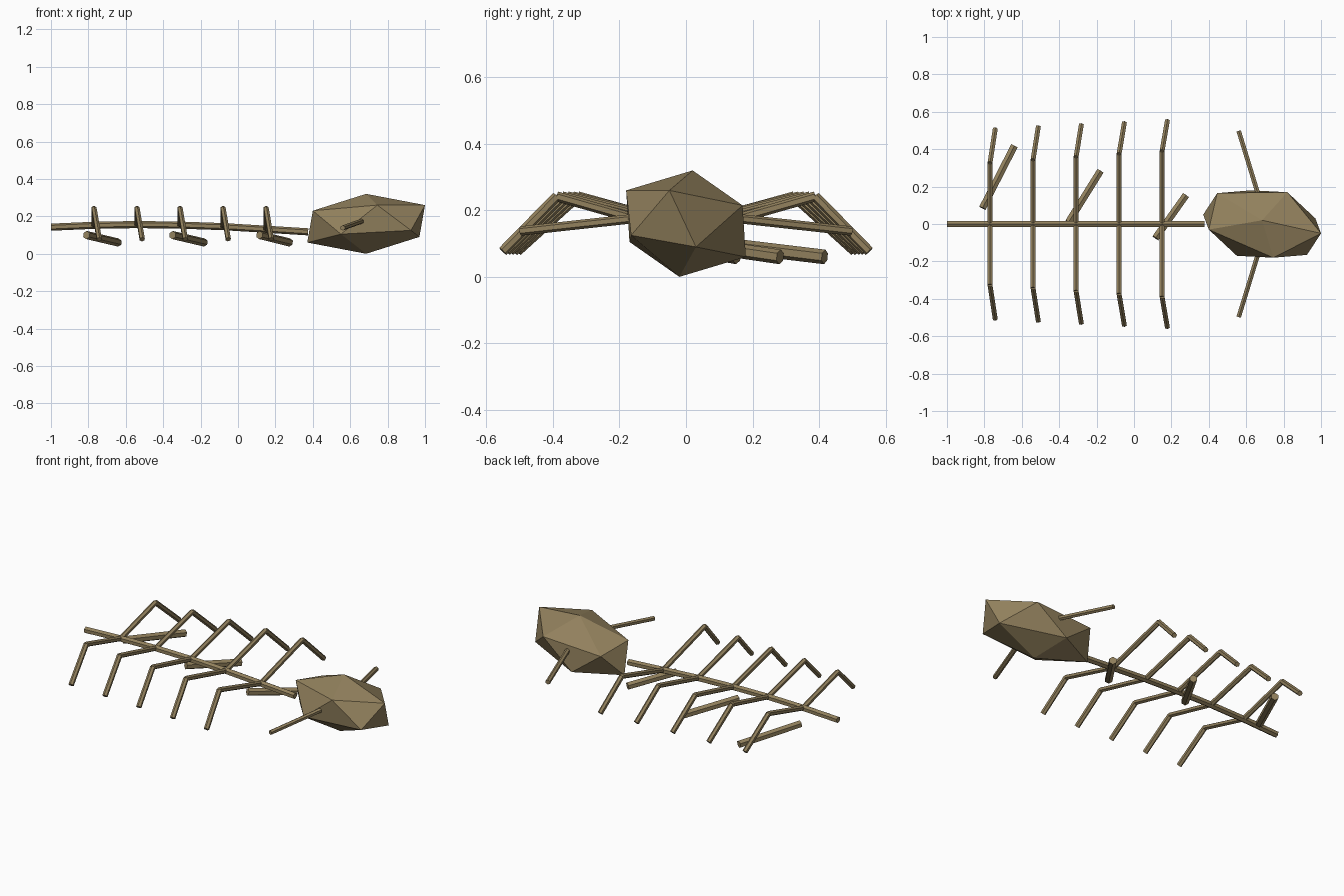
import bpy, bmesh
from mathutils import Vector, Matrix

if "Cube" in bpy.data.objects:
    bpy.data.objects.remove(bpy.data.objects["Cube"])

bone_mat = bpy.data.materials.new("old bone brown")
bone_mat.diffuse_color = (0.29, 0.22, 0.11, 1)
bone_mat.use_nodes = True
bone_mat.node_tree.nodes["Principled BSDF"].inputs["Base Color"].default_value = bone_mat.diffuse_color


def make_object(name, bm):
    bmesh.ops.recalc_face_normals(bm, faces=bm.faces[:])
    me = bpy.data.meshes.new(name)
    bm.to_mesh(me)
    bm.free()
    me.materials.append(bone_mat)
    ob = bpy.data.objects.new(name, me)
    bpy.context.collection.objects.link(ob)
    return ob


def add_rod(bm, a, b, r, sides=6):
    """Straight faceted rod from a to b."""
    a, b = Vector(a), Vector(b)
    d = (b - a).normalized()
    side = d.cross(Vector((0, 0, 1))).normalized()
    up = side.cross(d)
    m = Matrix((side, up, d)).transposed().to_4x4()
    m.translation = (a + b) / 2
    bmesh.ops.create_cone(bm, cap_ends=True, segments=sides, radius1=r,
                          radius2=r, depth=(b - a).length, matrix=m)


def rods(name, points, r, sides=6):
    bm = bmesh.new()
    for a, b in zip(points, points[1:]):
        add_rod(bm, a, b, r, sides)
    return make_object(name, bm)


# Spine: gently arched chain of rods
spine = [(-1, 0, .142), (-.77, 0, .152), (-.54, 0, .156), (-.31, 0, .153),
         (-.08, 0, .145), (.15, 0, .131), (.375, 0, .117)]
rods("spine", spine, .019)

# Ribs: five mirrored pairs, growing toward the skull
for i in range(5):
    x = -.77 + .23 * i
    base = spine[i + 1][2]
    for s, side in ((1, "left"), (-1, "right")):
        rods(f"rib_{side}_{i + 1}",
             [(x, 0, base), (x, s * (.325 + .016 * i), .242),
              (x + .028, s * (.507 + .011 * i), .077)], .015)

# Skull: stretched, slightly twisted twenty-sided solid (each point has an opposite)
centre = Vector((.685, 0, .16))
half = [(0, .02, .16), (.315, -.05, .10), (.135, .17, .055),
        (-.24, .165, .035), (-.285, -.03, .07), (.06, -.18, .10)]
bm = bmesh.new()
for p in half:
    for s in (1, -1):
        bm.verts.new(centre + s * Vector(p))
bmesh.ops.convex_hull(bm, input=bm.verts[:])
make_object("skull", bm)

# Horns sweeping back from the skull
for s, side in ((1, "left"), (-1, "right")):
    rods(f"horn_{side}", [(.70, s * .04, .188), (.56, s * .497, .138)], .014)

# Loose bones lying under the ribs
for i, (a, b) in enumerate([((-.81, .085), (-.64, .417)),
                            ((-.35, .01), (-.18, .283)),
                            ((.115, -.075), (.277, .153))]):
    rods(f"loose_bone_{i + 1}", [(*a, .10), (*b, .06)], .022)
